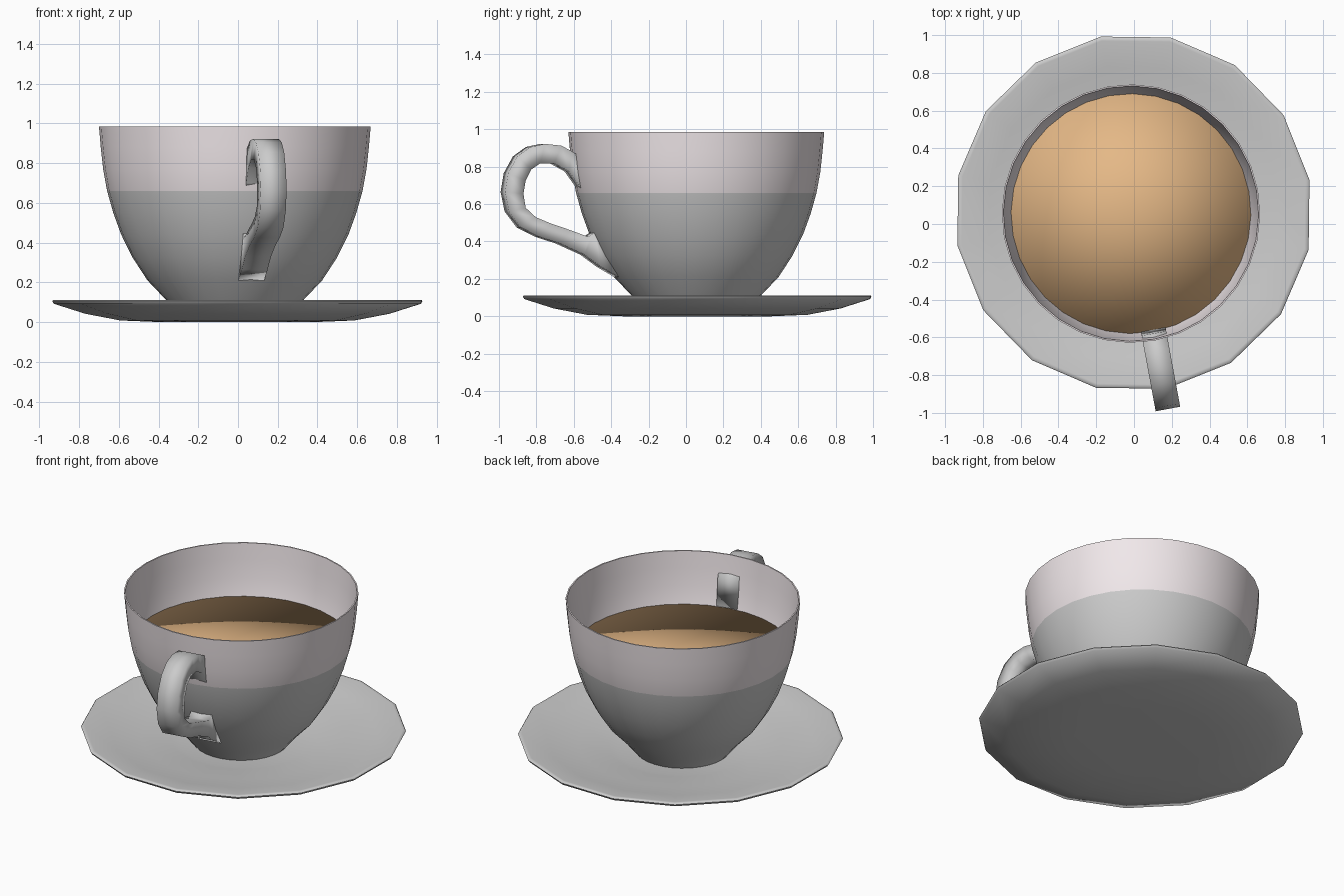
import bpy, bmesh, math

if "Cube" in bpy.data.objects:
    bpy.data.objects.remove(bpy.data.objects["Cube"])

TURN = math.radians(10.5)          # whole set is turned slightly about z
CX, CY = -0.012, 0.055


def material(name, rgb):
    m = bpy.data.materials.new(name)
    m.diffuse_color = (*rgb, 1)
    m.use_nodes = True
    m.node_tree.nodes["Principled BSDF"].inputs["Base Color"].default_value = m.diffuse_color
    return m


def finish(name, bm, angle):
    bmesh.ops.remove_doubles(bm, verts=bm.verts, dist=1e-5)
    bmesh.ops.recalc_face_normals(bm, faces=bm.faces)
    mesh = bpy.data.meshes.new(name)
    bm.to_mesh(mesh)
    bm.free()
    obj = bpy.data.objects.new(name, mesh)
    bpy.context.collection.objects.link(obj)
    bpy.ops.object.select_all(action='DESELECT')
    obj.select_set(True)
    bpy.context.view_layer.objects.active = obj
    bpy.ops.object.shade_smooth_by_angle(angle=math.radians(angle))
    return obj


def lathe(name, profile, sides, cx, cy, angle):
    bm = bmesh.new()
    verts = [bm.verts.new((r, 0, z)) for r, z in profile]
    edges = [bm.edges.new(p) for p in zip(verts, verts[1:])]
    bmesh.ops.spin(bm, geom=verts + edges, cent=(0, 0, 0), axis=(0, 0, 1),
                   angle=2 * math.pi, steps=sides, use_merge=True)
    obj = finish(name, bm, angle)
    obj.location = (cx, cy, 0)
    obj.rotation_euler.z = TURN
    return obj


# saucer: shallow 16-sided dish with a recess for the cup
lathe("saucer", [(0, 0), (0.40, 0.0), (0.60, 0.008), (0.78, 0.042), (0.94, 0.092),
                 (0.948, 0.105), (0.942, 0.112), (0.925, 0.112), (0.78, 0.085),
                 (0.60, 0.055), (0.42, 0.038), (0.375, 0.027), (0, 0.027)],
      16, -0.003, 0.06, 50)

# cup: thin-walled bowl, tinted above the drink level
outer = [(0.28, 0.03), (0.305, 0.06), (0.345, 0.11), (0.44, 0.21), (0.515, 0.325),
         (0.572, 0.44), (0.612, 0.55), (0.643, 0.66), (0.663, 0.77), (0.675, 0.88), (0.684, 0.985)]
inner = [(r - 0.008, z) for r, z in reversed(outer[1:])]
cup = lathe("cup", [(0, 0.03)] + outer + inner + [(0, 0.06)], 32, CX - 0.004, CY, 50)
cup.data.materials.append(None)
cup.data.materials.append(material("pale_glaze", (0.88, 0.81, 0.83)))
for f in cup.data.polygons:
    f.material_index = int(f.center.z > 0.66)

# drink: flat disc whose downturned edge gives it soft shading
drink = lathe("drink", [(0, 0.66), (0.636, 0.66), (0.622, 0.62)], 32, CX - 0.004, CY, 180)
drink.data.materials.append(material("coffee_brown", (0.78, 0.48, 0.24)))

# handle: strap swept through outer/inner edge pairs (distance from cup axis, height)
stations = [((0.645, 0.855), (0.625, 0.665)), ((0.685, 0.88), (0.65, 0.70)),
            ((0.745, 0.912), (0.705, 0.775)), ((0.835, 0.922), (0.785, 0.818)),
            ((0.915, 0.905), (0.86, 0.818)), ((0.985, 0.855), (0.91, 0.785)),
            ((1.035, 0.765), (0.94, 0.725)), ((1.052, 0.665), (0.952, 0.655)),
            ((1.030, 0.56), (0.94, 0.58)), ((0.965, 0.475), (0.885, 0.53)),
            ((0.865, 0.425), (0.80, 0.495)), ((0.755, 0.39), (0.695, 0.46)),
            ((0.62, 0.33), (0.60, 0.425)), ((0.53, 0.265), (0.57, 0.445)),
            ((0.435, 0.21), (0.555, 0.45))]
HALF = 0.066
bm = bmesh.new()
rings = []
for (ro, zo), (ri, zi) in stations:
    rings.append([bm.verts.new((x, -r, z)) for x, r, z in
                  ((-HALF, ro, zo), (HALF, ro, zo), (HALF, ri, zi), (-HALF, ri, zi))])
for a, b in zip(rings, rings[1:]):
    for i in range(4):
        j = (i + 1) % 4
        bm.faces.new((a[i], a[j], b[j], b[i]))
bm.faces.new(rings[0])
bm.faces.new(rings[-1])
handle = finish("handle", bm, 100)
handle.location = (CX, CY, 0)
handle.rotation_euler.z = TURN
